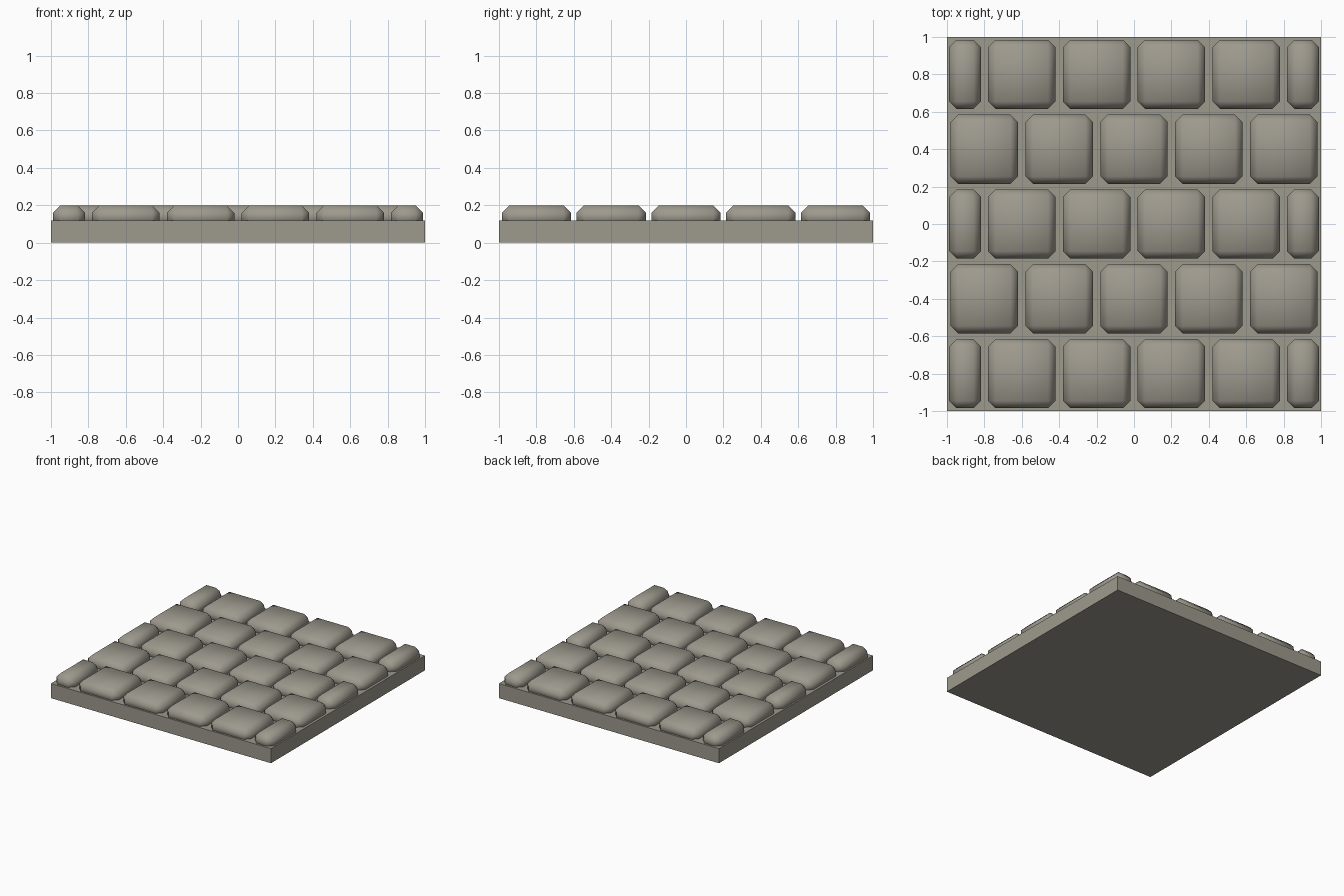
import bpy

cube = bpy.data.objects.get("Cube")
if cube:
    bpy.data.objects.remove(cube, do_unlink=True)

# Single warm grey stone colour
stone = bpy.data.materials.new("warm_grey_stone")
stone.use_nodes = True
stone.diffuse_color = (0.34, 0.32, 0.27, 1)
bsdf = next(n for n in stone.node_tree.nodes if n.type == 'BSDF_PRINCIPLED')
bsdf.inputs["Base Color"].default_value = stone.diffuse_color


def block(name, centre, size):
    bpy.ops.mesh.primitive_cube_add(size=1, location=centre)
    obj = bpy.context.object
    obj.name = name
    obj.scale = size
    bpy.ops.object.transform_apply(location=False, rotation=False, scale=True)
    obj.data.materials.append(stone)
    return obj


def cobble(name, x, y, width):
    # Chamfered block partly sunk in the slab, shaded as a soft pillow
    obj = block(name, (x, y, 0.14), (width, 0.37, 0.12))
    bevel = obj.modifiers.new("chamfer", 'BEVEL')
    bevel.width = 0.04
    bevel.segments = 1
    bevel.limit_method = 'NONE'
    bpy.ops.object.shade_smooth()


# Base slab
block("base_slab", (0, 0, 0.06), (2, 2, 0.12))

# Staggered rows of cobbles, with half stones closing the offset rows
for row in range(5):
    y = (row - 2) * 0.4
    if row % 2:
        for col in range(5):
            cobble("cobble", (col - 2) * 0.4, y, 0.36)
    else:
        for col in range(4):
            cobble("cobble", (col - 1.5) * 0.4, y, 0.36)
        for side in (-1, 1):
            cobble("half_cobble", side * 0.903, y, 0.17)
